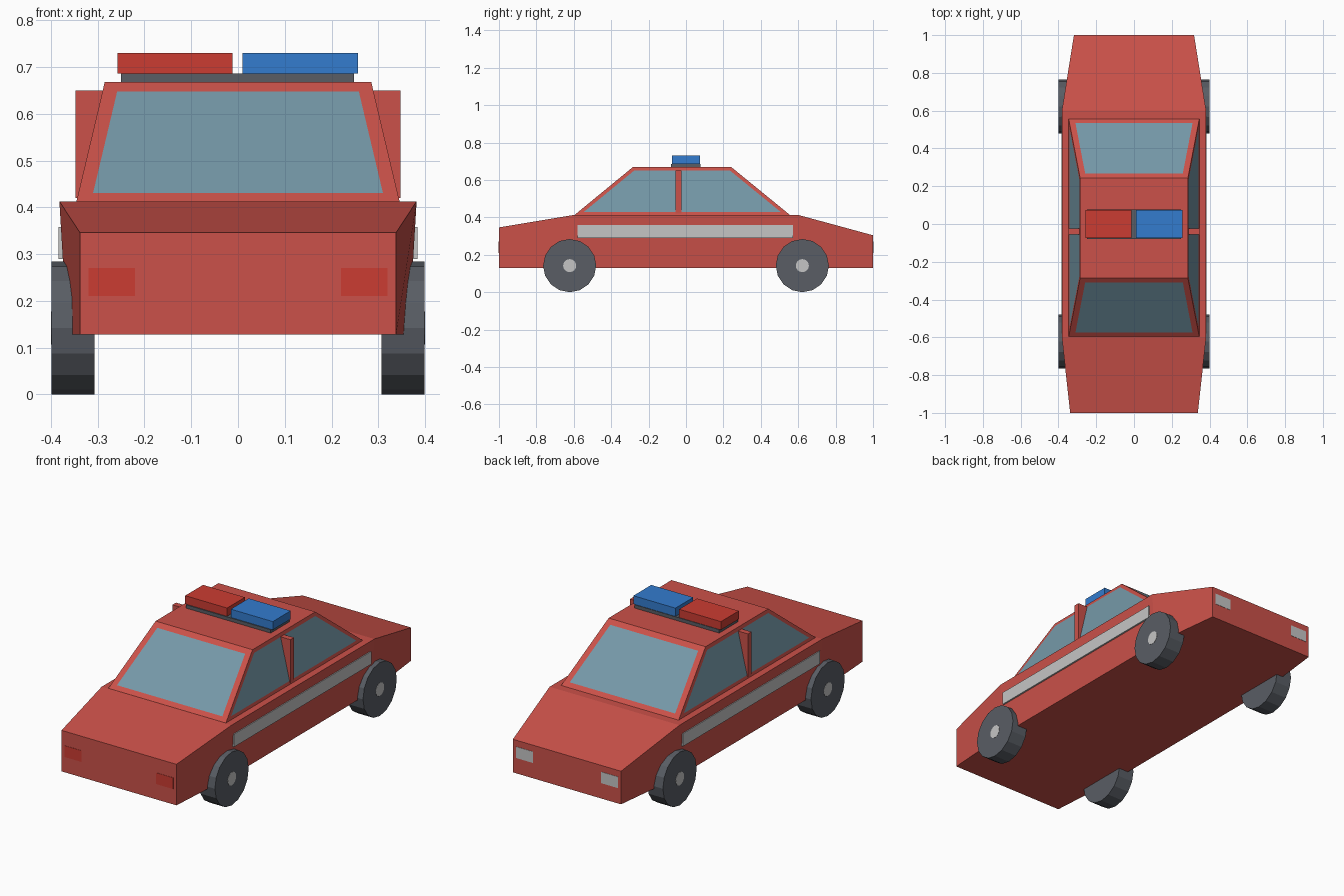
import bpy, bmesh, math
from mathutils import Matrix

old = bpy.data.objects.get("Cube")
if old:
    bpy.data.objects.remove(old)


def material(name, rgb):
    m = bpy.data.materials.new(name)
    m.use_nodes = True
    m.diffuse_color = (*rgb, 1)
    m.node_tree.nodes["Principled BSDF"].inputs["Base Color"].default_value = (*rgb, 1)
    return m


PAINT = material("body red", (0.6, 0.083, 0.067))
GLASS = material("window glass", (0.178, 0.315, 0.39))
RUBBER = material("dark grey", (0.1, 0.11, 0.128))
SILVER = material("light grey", (0.56, 0.56, 0.56))
RED = material("signal red", (0.6, 0.045, 0.032))
BLUE = material("signal blue", (0.033, 0.2, 0.62))


def finish(name, bm, *mats):
    bmesh.ops.recalc_face_normals(bm, faces=bm.faces)
    mesh = bpy.data.meshes.new(name)
    bm.to_mesh(mesh)
    bm.free()
    for m in mats:
        mesh.materials.append(m)
    ob = bpy.data.objects.new(name, mesh)
    bpy.context.collection.objects.link(ob)
    return ob


def box(name, mat, x, y, z):
    """Box from (min, max) pairs along each axis."""
    bm = bmesh.new()
    bmesh.ops.create_cube(bm, size=1)
    for v in bm.verts:
        v.co = [r[0] if c < 0 else r[1] for c, r in zip(v.co, (x, y, z))]
    return finish(name, bm, mat)


def loft(sections):
    """Join four-cornered sections into a closed solid."""
    bm = bmesh.new()
    rings = [[bm.verts.new(p) for p in s] for s in sections]
    for a, b in zip(rings, rings[1:]):
        for i in range(4):
            j = (i + 1) % 4
            bm.faces.new((a[i], a[j], b[j], b[i]))
    bm.faces.new(rings[0])
    bm.faces.new(rings[-1])
    bmesh.ops.recalc_face_normals(bm, faces=bm.faces)
    return bm


def disc(name, mat, x0, x1, y, z, radius, sides=16):
    bm = bmesh.new()
    place = Matrix.Translation(((x0 + x1) / 2, y, z)) @ Matrix.Rotation(math.pi / 2, 4, "Y")
    bmesh.ops.create_cone(bm, cap_ends=True, segments=sides, radius1=radius,
                          radius2=radius, depth=abs(x1 - x0), matrix=place)
    return finish(name, bm, mat)


# Lower body: cross-sections along the length (y, lower half-width, upper half-width, top)
BOTTOM = 0.128
stations = [(-1, 0.338, 0.338, 0.346), (-0.6, 0.365, 0.382, 0.413),
            (0.6, 0.365, 0.382, 0.413), (1, 0.318, 0.318, 0.304)]
finish("body", loft([[(-lo, y, BOTTOM), (lo, y, BOTTOM), (hi, y, top), (-hi, y, top)]
                     for y, lo, hi, top in stations]), PAINT)

# Cabin: tapered block with inset panes on its sloping faces
cabin = loft([[(-w, f, z), (w, f, z), (w, b, z), (-w, b, z)]
              for w, f, b, z in ((0.346, -0.598, 0.558, 0.411), (0.285, -0.285, 0.243, 0.668))])
for face in [f for f in cabin.faces if abs(f.normal.z) < 0.95]:
    side = abs(face.normal.x) > 0.5
    bmesh.ops.inset_individual(cabin, faces=[face], thickness=0.019 if side else 0.031,
                               use_even_offset=True)
    face.material_index = 1
finish("cabin", cabin, PAINT, GLASS)

# Parts repeated on both sides
for s, side in ((1, "left"), (-1, "right")):
    def span(a, b):
        return sorted((s * a, s * b))

    box(f"door_pillar_{side}", PAINT, span(0.28, 0.347), (-0.055, -0.025), (0.42, 0.65))
    box(f"side_stripe_{side}", SILVER, span(0.374, 0.3835), (-0.58, 0.572), (0.29, 0.358))
    box(f"white_lamp_{side}", SILVER, span(0.2, 0.3), (0.995, 1.0015), (0.21, 0.27))
    box(f"red_lamp_{side}", RED, span(0.22, 0.32), (-1.0015, -0.995), (0.21, 0.27))
    for y, end in ((-0.622, "front"), (0.622, "back")):
        disc(f"wheel_{end}_{side}", RUBBER, s * 0.307, s * 0.399, y, 0.142, 0.142)
        disc(f"hubcap_{end}_{side}", SILVER, s * 0.395, s * 0.4, y, 0.142, 0.035)

# Roof light bar
box("light_bar_base", RUBBER, (-0.25, 0.248), (-0.08, 0.078), (0.66, 0.686))
box("light_right", RED, (-0.258, -0.012), (-0.075, 0.075), (0.686, 0.73))
box("light_left", BLUE, (0.01, 0.257), (-0.075, 0.075), (0.686, 0.73))
